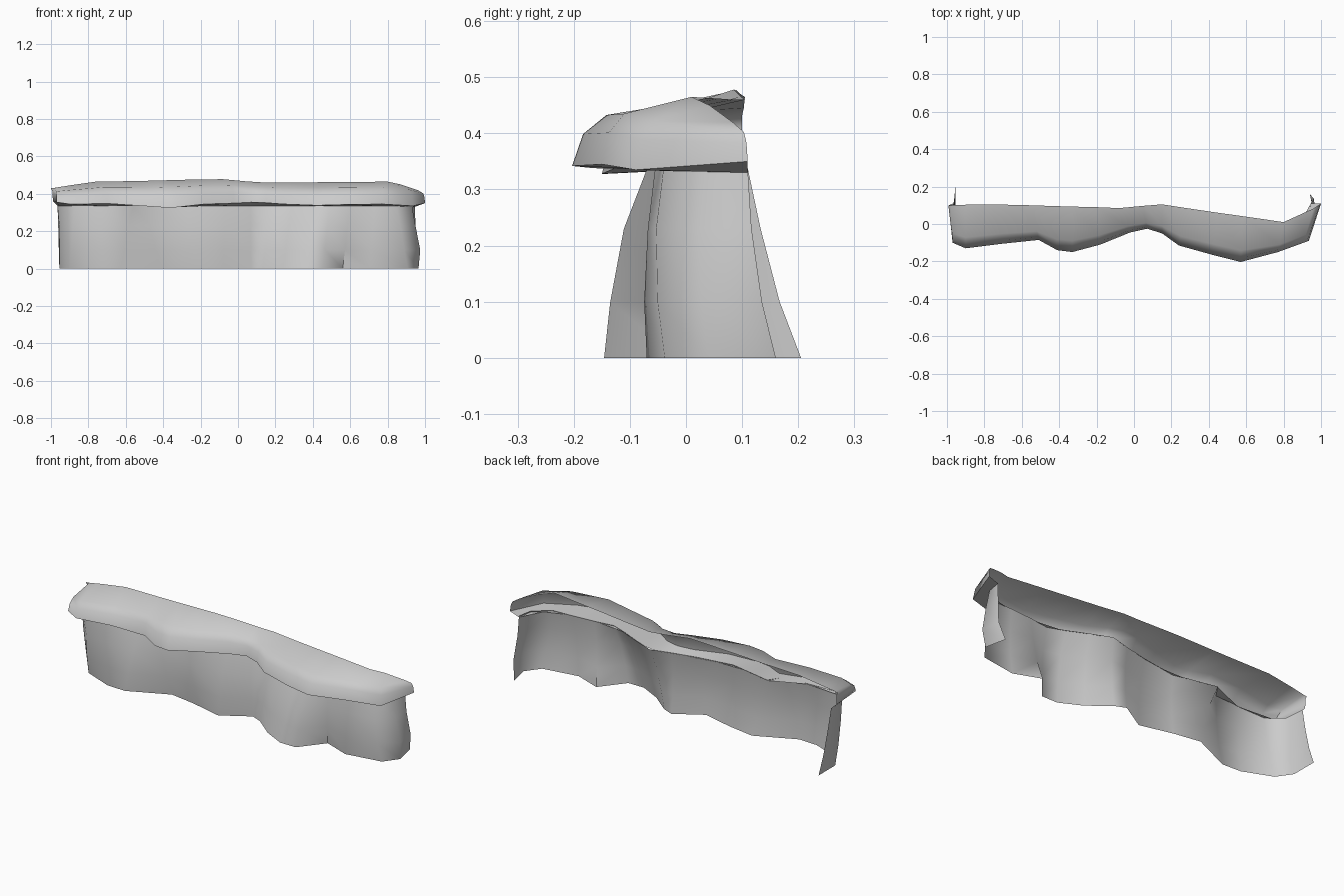
import bpy, bmesh
from mathutils import Vector


def loft(name, rows):
    """Skin an open sheet between rows of points (top row first, left to right)."""
    bm = bmesh.new()
    grid = [[bm.verts.new(p) for p in row] for row in rows]
    for a, b in zip(grid, grid[1:]):
        for i in range(len(a) - 1):
            bm.faces.new((a[i], b[i], b[i + 1], a[i + 1]))
    mesh = bpy.data.meshes.new(name)
    bm.to_mesh(mesh)
    bm.free()
    ob = bpy.data.objects.new(name, mesh)
    bpy.context.collection.objects.link(ob)
    bpy.context.view_layer.objects.active = ob
    ob.select_set(True)
    bpy.ops.object.shade_smooth_by_angle(angle=1.0)
    ob.select_set(False)


def blend(a, b, t, f):
    """Move from a to b: t across the plan, f down the height."""
    a, b = Vector(a), Vector(b)
    p = a.lerp(b, t)
    p.z = a.z + (b.z - a.z) * f
    return p


def y_at(line, x):
    """Depth of a plan line at a given x."""
    for (x0, y0), (x1, y1) in zip(line, line[1:]):
        if x0 <= x <= x1:
            return y0 + (y1 - y0) * (x - x0) / (x1 - x0)
    return line[-1][1]


# Rock wall: plan of the top and of the foot, left to right
top = [(-.965, .11), (-.955, 0), (-.873, -.068), (-.72, -.062), (-.56, -.055),
       (-.51, .02), (-.27, -.03), (-.066, 0), (.067, .03), (.18, .06), (.29, .015),
       (.40, -.035), (.49, -.069), (.60, -.055), (.73, -.045), (.846, -.04),
       (.93, .03), (.945, .11)]
foot = [(-.955, .205), (-.955, .06), (-.90, -.02), (-.74, -.085), (-.63, -.09),
        (-.41, .01), (-.26, -.015), (-.08, -.06), (.07, .03), (.13, .005), (.24, -.085),
        (.36, -.146), (.455, -.146), (.56, -.015), (.705, -.07), (.907, -.038),
        (.965, .04), (.94, .16)]


def wall_row(z, t, bulge, flare=0):
    row = []
    for a, b in zip(top, foot):
        p = Vector(a).lerp(Vector(b), t)
        row.append((p.x + (flare if p.x > .9 else 0),
                    p.y - (bulge if abs(p.x) < .93 else bulge * .8), z))
    return row


loft("rock_wall", [wall_row(.338, 0, 0), wall_row(.23, .36, .014, .006),
                   wall_row(.10, .70, .012, .02), wall_row(0, 1, 0)])

# Overhanging cap: front lip and matching rear edge, left to right
lip = [(-.99, .10, .36), (-.97, -.10, .355), (-.90, -.13, .345), (-.70, -.105, .348),
       (-.51, -.085, .335), (-.41, -.14, .328), (-.33, -.15, .328), (-.18, -.11, .345),
       (-.02, -.045, .35), (.07, -.025, .355), (.15, -.05, .352), (.24, -.115, .345),
       (.42, -.165, .338), (.57, -.203, .342), (.77, -.15, .345), (.935, -.09, .335),
       (1.0, .11, .35)]
rear = [(-1.0, .10, .43), (-.98, .10, .432), (-.90, .103, .445), (-.76, .105, .465),
        (-.55, .10, .468), (-.43, .096, .471), (-.33, .093, .474), (-.20, .09, .477),
        (-.08, .085, .478), (.05, .097, .466), (.15, .105, .46), (.28, .085, .46),
        (.45, .06, .462), (.58, .042, .463), (.80, .01, .465), (.87, .042, .45),
        (.96, .083, .42)]
# Underside of the overhang runs back to the wall top
under = [(x, y_at(top, x), .335) for x, y, z in lip[2:-2]]
under = [(-.965, .11, .335), (-.955, 0, .335)] + under + [(.88, -.01, .332), (.945, .11, .33)]
loft("grassy_cap", [rear,
                    [blend(a, b, .75, .25) for a, b in zip(rear, lip)],
                    [blend(a, b, .92, .53) for a, b in zip(rear, lip)],
                    lip, under])
